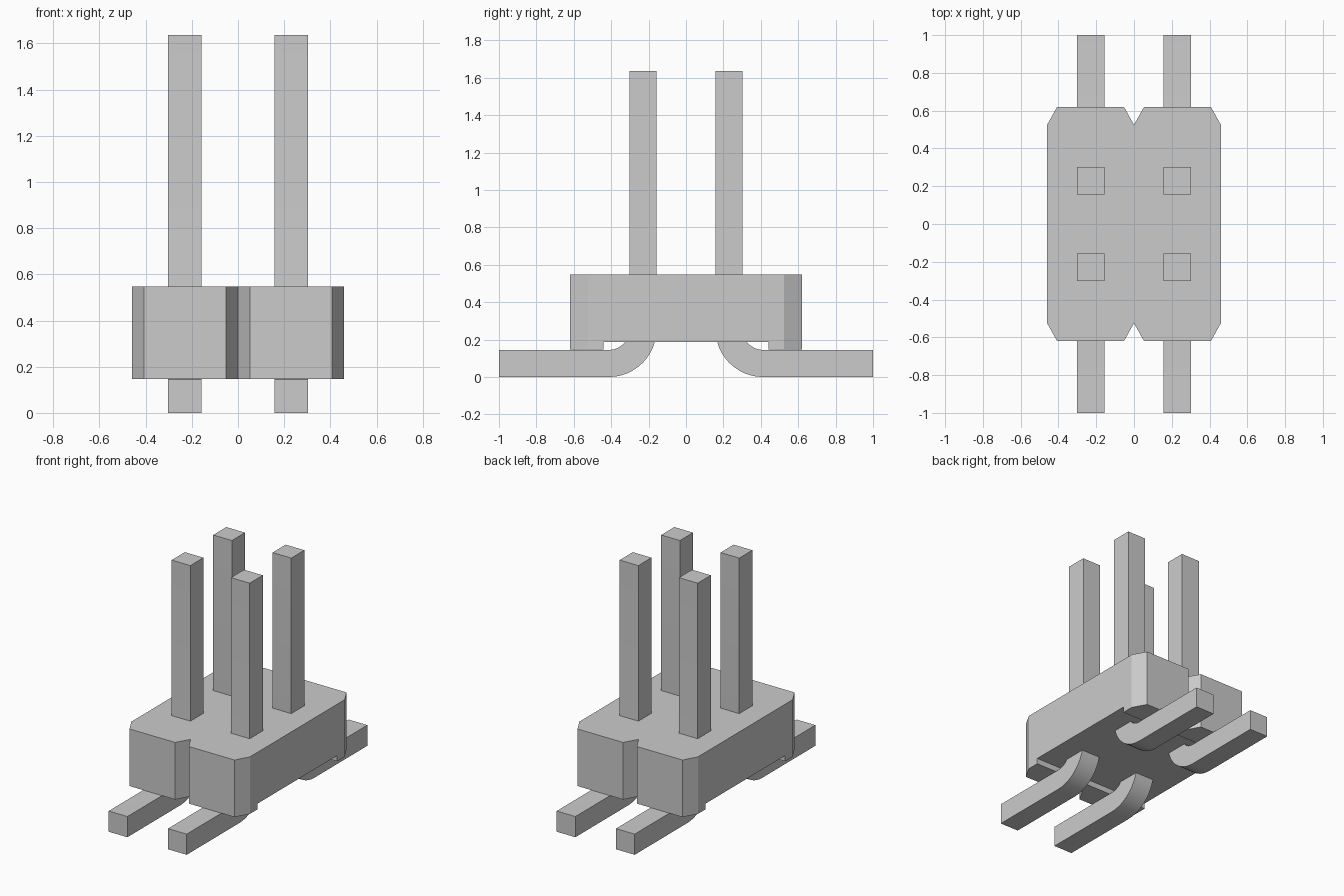
import bpy, bmesh, math
from mathutils import Vector

cube = bpy.data.objects.get("Cube")
if cube:
    bpy.data.objects.remove(cube, do_unlink=True)

grey = bpy.data.materials.new("light grey")
grey.use_nodes = True
colour = (0.6, 0.6, 0.6, 1)
grey.diffuse_color = colour
grey.node_tree.nodes["Principled BSDF"].inputs["Base Color"].default_value = colour


def prism(name, outline, depth):
    """Extrude a closed outline of 3D points along a vector."""
    bm = bmesh.new()
    face = bm.faces.new([bm.verts.new(p) for p in outline])
    top = bmesh.ops.extrude_face_region(bm, geom=[face])["geom"]
    moved = [v for v in top if isinstance(v, bmesh.types.BMVert)]
    bmesh.ops.translate(bm, verts=moved, vec=Vector(depth))
    bmesh.ops.recalc_face_normals(bm, faces=bm.faces)
    mesh = bpy.data.meshes.new(name)
    bm.to_mesh(mesh)
    bm.free()
    mesh.materials.append(grey)
    obj = bpy.data.objects.new(name, mesh)
    bpy.context.collection.objects.link(obj)
    return obj


# Housing: chamfered block with a V notch at each end
W, L, BOTTOM, TOP = 0.46, 0.62, 0.147, 0.547
CH, IN = 0.053, 0.095
end = [(W, L - IN), (W - CH, L), (CH, L), (0, L - IN), (-CH, L), (CH - W, L), (-W, L - IN)]
outline = end + [(-x, -y) for x, y in end]
housing = prism("housing", [(x, y, BOTTOM) for x, y in outline], (0, 0, TOP - BOTTOM))

# Channel under the housing that leaves a foot at each end
channel = prism("channel_cutter",
                [(-1, -0.44, 0), (1, -0.44, 0), (1, 0.44, 0), (-1, 0.44, 0)], (0, 0, 0.187))
channel.hide_render = True
channel.hide_set(True)
cut = housing.modifiers.new("channel", 'BOOLEAN')
cut.object = channel
cut.operation = 'DIFFERENCE'
cut.solver = 'EXACT'
bpy.context.view_layer.objects.active = housing
housing.select_set(True)
bpy.ops.object.modifier_apply(modifier=cut.name)
bpy.data.objects.remove(channel, do_unlink=True)

# Pins: square wire bent outward at the bottom
PITCH, T, HEIGHT = 0.23, 0.145, 1.637
INNER = 0.11
OUTER = INNER + T
CY = PITCH - T / 2 + OUTER


def arc(radius):
    steps = 12
    angles = [math.pi + math.pi / 2 * i / steps for i in range(steps + 1)]
    return [(CY + radius * math.cos(a), OUTER + radius * math.sin(a)) for a in angles]


side = ([(CY - OUTER, HEIGHT)] + arc(OUTER) + [(1, 0), (1, T)]
        + arc(INNER)[::-1] + [(CY - INNER, HEIGHT)])
bpy.ops.object.select_all(action='DESELECT')
for sx, xname in ((1, "left"), (-1, "right")):
    for sy, yname in ((-1, "front"), (1, "back")):
        pin = prism(f"{yname}_{xname}_pin",
                    [(sx * PITCH - T / 2, sy * y, z) for y, z in side], (T, 0, 0))
        pin.select_set(True)
        bpy.context.view_layer.objects.active = pin
bpy.ops.object.shade_smooth_by_angle(angle=math.radians(30))
